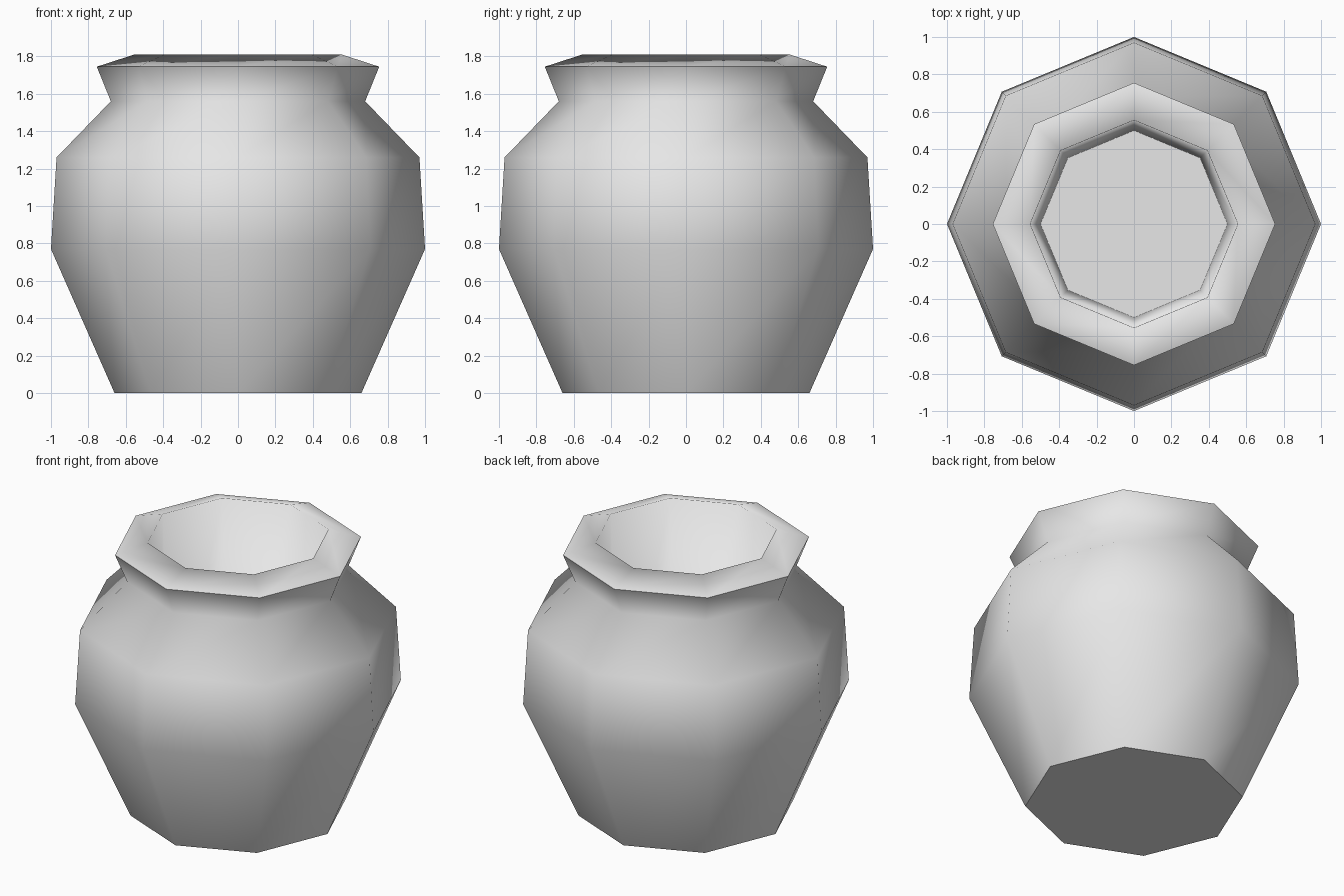
import bpy
import bmesh
from math import cos, sin, pi

cube = bpy.data.objects.get("Cube")
if cube:
    bpy.data.objects.remove(cube, do_unlink=True)

SIDES = 8

# One plain clay colour
clay = bpy.data.materials.new("light grey clay")
clay.use_nodes = True
colour = (0.8, 0.8, 0.8, 1)
clay.diffuse_color = colour
clay.node_tree.nodes["Principled BSDF"].inputs["Base Color"].default_value = colour

# Profile from foot to inner floor: radius, height, crease at this ring
profile = [
    (0.66, 0.0, True),     # foot
    (1.0, 0.77, False),    # belly
    (0.97, 1.26, False),   # shoulder
    (0.68, 1.56, False),   # neck
    (0.755, 1.745, True),  # lip, outer edge
    (0.555, 1.81, False),  # lip, inner edge
    (0.5, 0.15, True),     # inner floor
]

bm = bmesh.new()
rings = []
for radius, height, crease in profile:
    rings.append([bm.verts.new((radius * cos(2 * pi * i / SIDES),
                                radius * sin(2 * pi * i / SIDES), height))
                  for i in range(SIDES)])

# Walls, then the closed foot and inner floor
for low, high in zip(rings, rings[1:]):
    for i in range(SIDES):
        j = (i + 1) % SIDES
        bm.faces.new((low[i], low[j], high[j], high[i]))
bm.faces.new(list(reversed(rings[0])))
bm.faces.new(rings[-1])

# Smooth shading with crisp creases at foot, lip and floor
for face in bm.faces:
    face.smooth = True
for ring, (radius, height, crease) in zip(rings, profile):
    for i in range(SIDES):
        bm.edges.get((ring[i], ring[(i + 1) % SIDES])).smooth = not crease

mesh = bpy.data.meshes.new("pot")
bm.to_mesh(mesh)
bm.free()
mesh.materials.append(clay)
pot = bpy.data.objects.new("pot", mesh)
bpy.context.collection.objects.link(pot)
